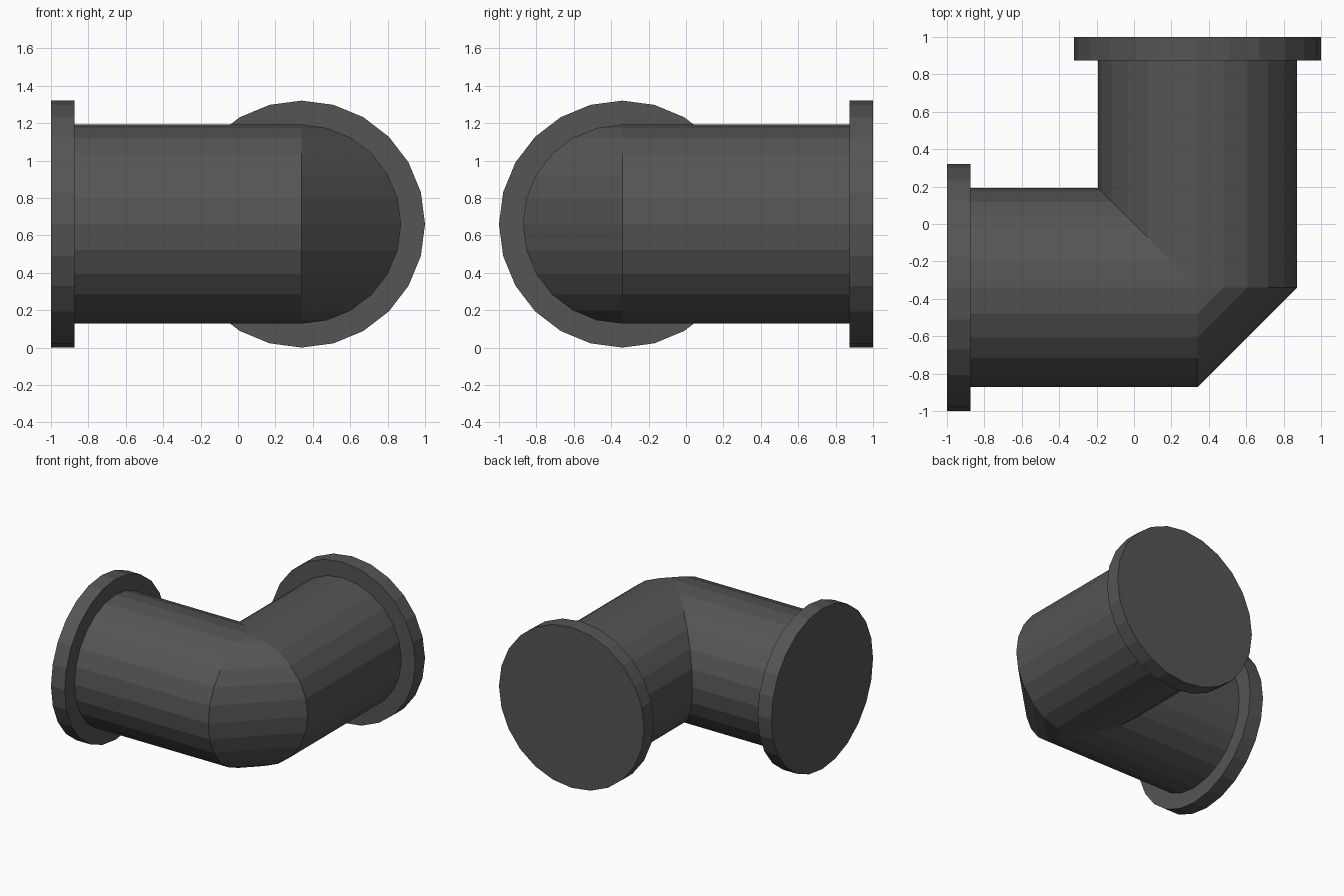
import bpy, bmesh
from math import sin, cos, pi

if "Cube" in bpy.data.objects:
    bpy.data.objects.remove(bpy.data.objects["Cube"])

SIDES = 24
AXIS = 0.34      # offset of both pipe axes from the centre
HEIGHT = 0.66    # height of the pipe axes
PIPE_R, FLANGE_R = 0.532, 0.66
FLANGE_IN, FLANGE_OUT = 0.875, 1.0

dark = bpy.data.materials.new("dark_grey")
dark.diffuse_color = (0.09, 0.09, 0.09, 1)
dark.use_nodes = True
dark.node_tree.nodes["Principled BSDF"].inputs["Base Color"].default_value = dark.diffuse_color


def ring(radius, x_of):
    """Ring around the x-running pipe; x_of gives x from the sideways offset."""
    pts = []
    for i in range(SIDES):
        a = 2 * pi * i / SIDES
        d = radius * cos(a)
        pts.append((x_of(d), d - AXIS, HEIGHT + radius * sin(a)))
    return pts


def mirrored(pts):
    """Reflect across the elbow's diagonal mitre plane."""
    return [(-y, -x, z) for x, y, z in pts]


def loft(name, rings):
    bm = bmesh.new()
    loops = [[bm.verts.new(p) for p in r] for r in rings]
    for a, b in zip(loops, loops[1:]):
        for i in range(SIDES):
            j = (i + 1) % SIDES
            bm.faces.new((a[i], a[j], b[j], b[i]))
    bm.faces.new(loops[0])
    bm.faces.new(loops[-1])
    bmesh.ops.remove_doubles(bm, verts=bm.verts, dist=1e-4)
    bmesh.ops.recalc_face_normals(bm, faces=bm.faces)
    mesh = bpy.data.meshes.new(name)
    bm.to_mesh(mesh)
    bm.free()
    mesh.materials.append(dark)
    obj = bpy.data.objects.new(name, mesh)
    bpy.context.collection.objects.link(obj)


# Elbow pipe: mitred on the inside of the bend, chamfered on the outside
start = ring(PIPE_R, lambda d: -FLANGE_IN)
bend = ring(PIPE_R, lambda d: AXIS - max(d, 0))
loft("elbow_pipe", [start, bend, mirrored(bend), mirrored(start)])

# Solid end flanges
outer = ring(FLANGE_R, lambda d: -FLANGE_OUT)
inner = ring(FLANGE_R, lambda d: -FLANGE_IN)
loft("left_flange", [outer, inner])
loft("back_flange", [mirrored(outer), mirrored(inner)])
